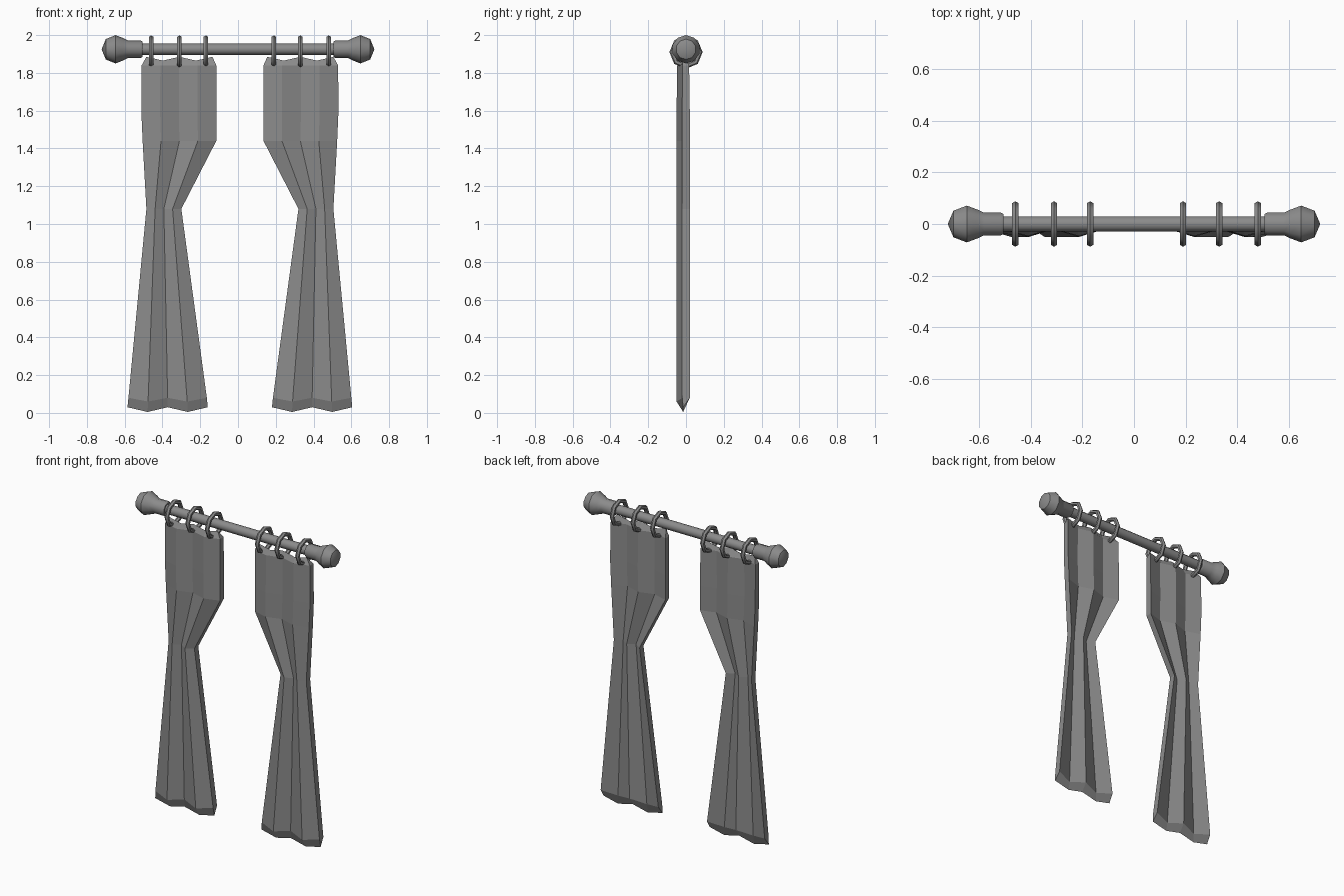
import bpy, bmesh, math

cube = bpy.data.objects.get("Cube")
if cube:
    bpy.data.objects.remove(cube, do_unlink=True)

grey = bpy.data.materials.new("plain_grey")
grey.use_nodes = True
tone = (0.26, 0.26, 0.26, 1)
grey.diffuse_color = tone
grey.node_tree.nodes["Principled BSDF"].inputs["Base Color"].default_value = tone

ROD_Z = 1.925


def finish(name, bm, smooth=None):
    bmesh.ops.remove_doubles(bm, verts=bm.verts, dist=0.0005)
    bmesh.ops.recalc_face_normals(bm, faces=bm.faces)
    mesh = bpy.data.meshes.new(name)
    bm.to_mesh(mesh)
    bm.free()
    mesh.materials.append(grey)
    obj = bpy.data.objects.new(name, mesh)
    bpy.context.collection.objects.link(obj)
    if smooth:
        bpy.ops.object.select_all(action="DESELECT")
        obj.select_set(True)
        bpy.context.view_layer.objects.active = obj
        bpy.ops.object.shade_smooth_by_angle(angle=math.radians(smooth))
    return obj


def skin(bm, loops, closed=False):
    """Join successive point loops with quads."""
    rings = [[bm.verts.new(p) for p in loop] for loop in loops]
    pairs = list(zip(rings, rings[1:]))
    if closed:
        pairs.append((rings[-1], rings[0]))
    for a, b in pairs:
        for i in range(len(a)):
            j = (i + 1) % len(a)
            bm.faces.new((a[i], a[j], b[j], b[i]))


def turned(name, profile, sides, smooth):
    """Revolve (x, radius) pairs around the rod axis."""
    bm = bmesh.new()
    angles = [math.tau * i / sides for i in range(sides)]
    skin(bm, [[(x, r * math.sin(a), ROD_Z + r * math.cos(a)) for a in angles]
              for x, r in profile])
    return finish(name, bm, smooth)


def ring(name, x, major=0.074, minor=0.014, segments=8, sides=6):
    bm = bmesh.new()
    loops = []
    for i in range(segments):
        a = math.tau * i / segments
        loop = []
        for j in range(sides):
            b = math.tau * j / sides
            r = major + minor * math.cos(b)
            loop.append((x + minor * math.sin(b), r * math.sin(a), 1.91 + r * math.cos(a)))
        loops.append(loop)
    skin(bm, loops, closed=True)
    return finish(name, bm, 40)


# Curtain rows: height, drop of the forward folds, outer x, inner x, fullness
ROWS = [
    (0.03, 0.025, 0.595, 0.17, 0),
    (0.08, 0.02, 0.59, 0.175, 1),
    (1.08, 0, 0.495, 0.31, 1),
    (1.44, 0, 0.515, 0.125, 1),
    (1.6, 0, 0.522, 0.125, 1),
    (1.84, 0, 0.52, 0.125, 0.9),
    (1.885, 0.02, 0.495, 0.145, 0),
]


def curtain(name, side, folds=4):
    bm = bmesh.new()
    loops = []
    for z, drop, outer, inner, full in ROWS:
        loop = []
        for half in (-0.02, 0.02):
            columns = range(folds + 1) if half < 0 else range(folds, -1, -1)
            for c in columns:
                forward = c % 2
                x = outer + (inner - outer) * c / folds
                sway = -0.015 if forward else 0.015
                loop.append((side * x + 0.01, -0.015 + full * (sway + half), z - drop * forward))
        loops.append(loop)
    skin(bm, loops)
    return finish(name, bm)


# Rod and turned end pieces
turned("rod", [(-0.54, 0), (-0.54, 0.03), (0.54, 0.03), (0.54, 0)], 12, 40)
finial = [(0.505, 0), (0.505, 0.04), (0.515, 0.046), (0.582, 0.046),
          (0.605, 0.058), (0.648, 0.075), (0.7, 0.054), (0.722, 0)]
for side, label in ((1, "left"), (-1, "right")):
    turned(label + "_finial", [(side * x, r) for x, r in finial], 10, 40)
    curtain(label + "_curtain", side)
    # Three hanging rings per curtain
    for n, x in enumerate((0.18, 0.32, 0.47)):
        ring(f"{label}_ring_{n + 1}", side * x + 0.01, )
